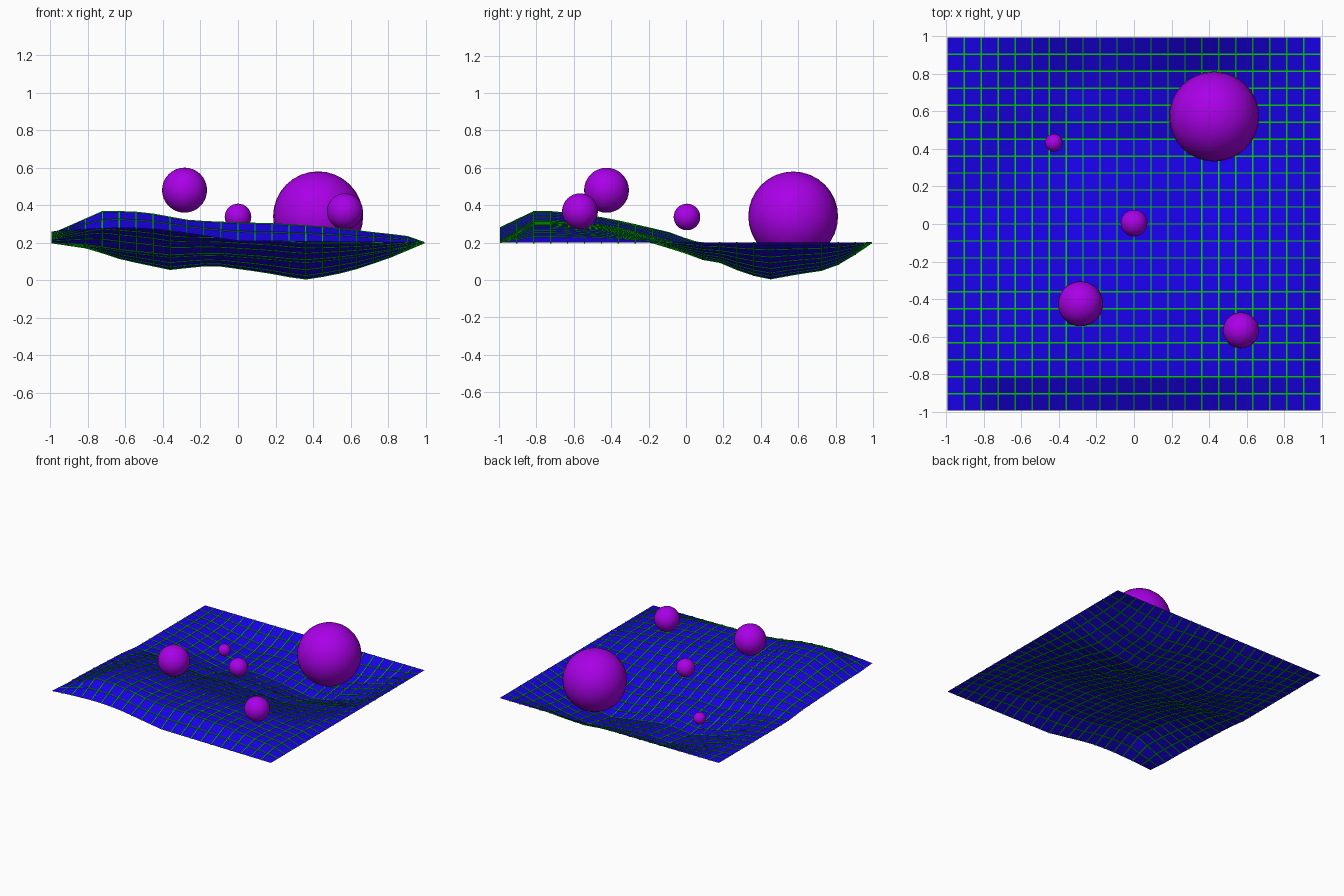
import bpy, bmesh

if "Cube" in bpy.data.objects:
    bpy.data.objects.remove(bpy.data.objects["Cube"])

N = 22          # cells per side
BASE = 0.2      # rim height
HALF = 0.995    # half width of the sheet


def material(name, rgb):
    m = bpy.data.materials.new(name)
    m.diffuse_color = (*rgb, 1)
    m.use_nodes = True
    m.node_tree.nodes["Principled BSDF"].inputs["Base Color"].default_value = m.diffuse_color
    return m


blue = material("deep blue", (0.01, 0.0, 0.8))
green = material("grid green", (0.0, 0.6, 0.0))
purple = material("purple", (0.4, 0.0, 0.8))


def lookup(pts, t):
    """Linear interpolation through a short profile."""
    if t <= pts[0][0]:
        return pts[0][1]
    for (a, va), (b, vb) in zip(pts, pts[1:]):
        if t <= b:
            return va + (vb - va) * (t - a) / (b - a)
    return pts[-1][1]


# Ridge along the front, valley along the back, wave on the front edge
RIDGE_X = [(-1, .045), (-.72, .168), (-.5, .16), (-.25, .115), (0, .105),
           (.2, .1), (.5, .08), (.75, .05), (.9, .035), (1, 0)]
RIDGE_Y = [(-.82, 1), (-.7, 1), (-.5, .85), (-.25, .6), (-.08, .42), (0, .25), (.1, 0)]
VALLEY_X = [(-1, 0), (-.8, .03), (-.62, .09), (-.36, .145), (-.2, .125), (-.1, .125),
            (.15, .16), (.35, .198), (.5, .175), (.62, .145), (.8, .085), (1, 0)]
VALLEY_Y = [(-.4, 0), (-.1, .33), (0, .4), (.2, .55), (.3, .8), (.44, 1),
            (.6, .85), (.75, .74), (.85, .52), (1, 0)]
FRONT_EDGE = [(-1, .058), (-.85, .07), (-.6, .08), (-.4, .07), (0, .01), (1, 0)]


def height(x, y):
    rise = lookup(RIDGE_X, x) * lookup(RIDGE_Y, y)
    if y < -.82:
        k = (y + 1) / .18
        rise = rise * k + lookup(FRONT_EDGE, x) * (1 - k)
    return BASE + rise - lookup(VALLEY_X, x) * lookup(VALLEY_Y, y)


def finish(bm, name, mat):
    bmesh.ops.recalc_face_normals(bm, faces=bm.faces)
    me = bpy.data.meshes.new(name)
    bm.to_mesh(me)
    bm.free()
    me.materials.append(mat)
    ob = bpy.data.objects.new(name, me)
    bpy.context.collection.objects.link(ob)


# Rolling sheet
bm = bmesh.new()
bmesh.ops.create_grid(bm, x_segments=N, y_segments=N, size=HALF)
for v in bm.verts:
    v.co.z = height(v.co.x / HALF, v.co.y / HALF)
finish(bm, "terrain_sheet", blue)

# Thin square rods along every grid line, half sunk in the sheet
W, T = 0.0035, 0.0035
bm = bmesh.new()
steps = [-1 + 2 * i / N for i in range(N + 1)]
for along_x in (True, False):
    for c in steps[1:-1]:
        prev = None
        for t in steps:
            x, y = (t, c) if along_x else (c, t)
            z = height(x, y)
            ring = []
            for s, d in ((-W, -T), (W, -T), (W, T), (-W, T)):
                off = (0, s) if along_x else (s, 0)
                ring.append(bm.verts.new((x * HALF + off[0], y * HALF + off[1], z + d)))
            if prev:
                for i in range(4):
                    j = (i + 1) % 4
                    bm.faces.new((prev[i], prev[j], ring[j], ring[i]))
            prev = ring
finish(bm, "grid_lines", green)

# Floating balls: x, y, z, radius
for i, (x, y, z, r) in enumerate([(.427, .573, .34, .24), (-.285, -.425, .48, .12),
                                  (.57, -.567, .367, .096), (0, .005, .337, .071),
                                  (-.427, .433, .20, .047)]):
    bpy.ops.mesh.primitive_uv_sphere_add(segments=32, ring_count=16, radius=r,
                                         location=(x, y, z))
    ball = bpy.context.object
    ball.name = f"ball_{i + 1}"
    ball.data.materials.append(purple)
    bpy.ops.object.shade_smooth()
